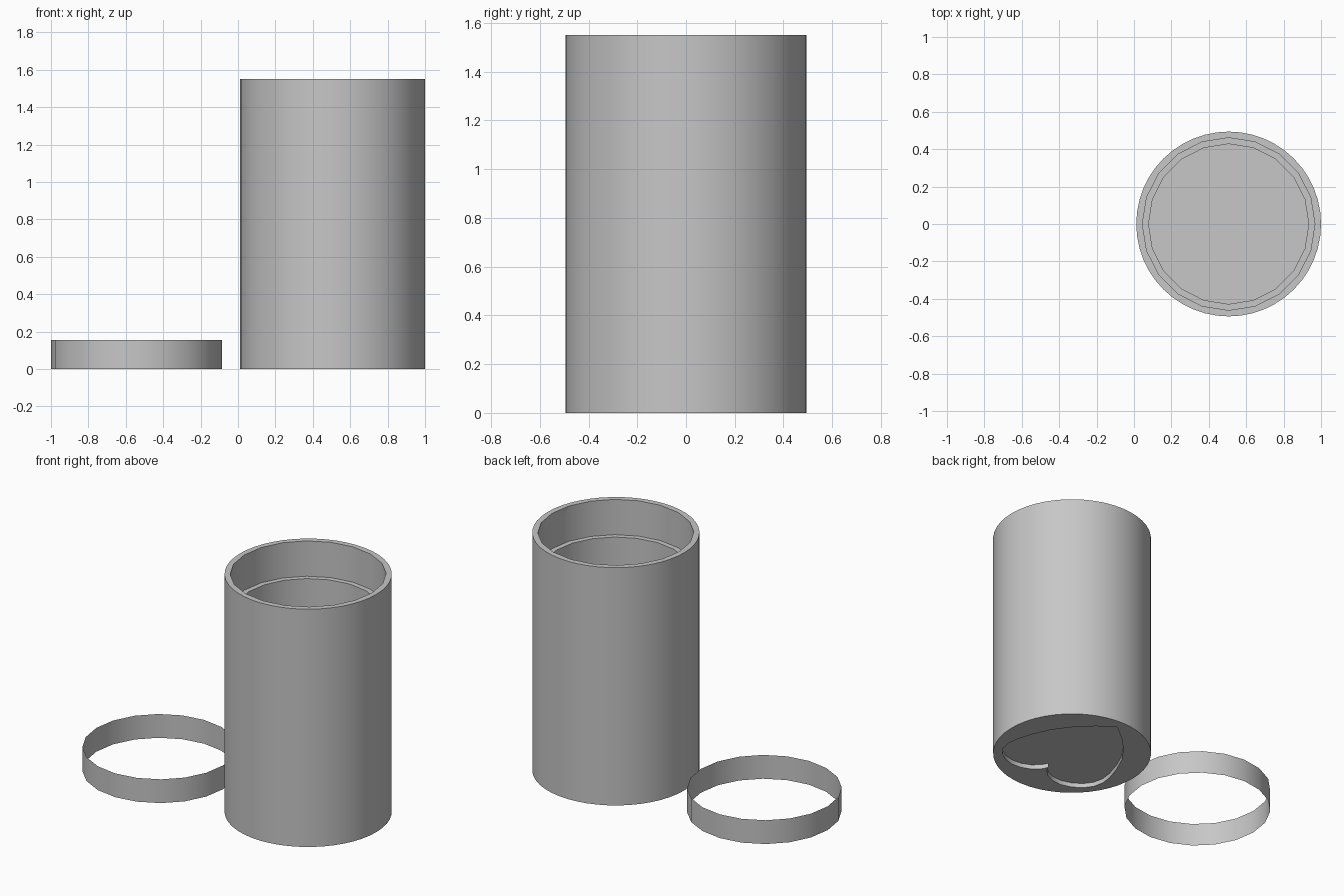
import bpy, bmesh, math

if "Cube" in bpy.data.objects:
    bpy.data.objects.remove(bpy.data.objects["Cube"], do_unlink=True)

CUP_X, CUP_R, CUP_H = 0.506, 0.494, 1.55

grey = bpy.data.materials.new("plain grey")
grey.use_nodes = True
grey.diffuse_color = (0.57, 0.57, 0.57, 1)
grey.node_tree.nodes["Principled BSDF"].inputs["Base Color"].default_value = (0.57, 0.57, 0.57, 1)


def circle(radius, sides):
    return [(radius * math.cos(math.tau * i / sides), radius * math.sin(math.tau * i / sides))
            for i in range(sides)]


def prism(name, outline, z0, z1, x=0.0, y=0.0, capped=True):
    """Extrude a closed outline straight up from z0 to z1."""
    bm = bmesh.new()
    low = [bm.verts.new((px, py, z0)) for px, py in outline]
    high = [bm.verts.new((px, py, z1)) for px, py in outline]
    n = len(outline)
    for i in range(n):
        j = (i + 1) % n
        bm.faces.new((low[i], low[j], high[j], high[i]))
    if capped:
        bm.faces.new(low[::-1])
        bm.faces.new(high)
        bmesh.ops.recalc_face_normals(bm, faces=bm.faces)
    mesh = bpy.data.meshes.new(name)
    bm.to_mesh(mesh)
    bm.free()
    mesh.materials.append(grey)
    obj = bpy.data.objects.new(name, mesh)
    obj.location = (x, y, 0)
    bpy.context.collection.objects.link(obj)
    return obj


def activate(obj):
    bpy.ops.object.select_all(action='DESELECT')
    obj.select_set(True)
    bpy.context.view_layer.objects.active = obj


def carve(target, cutter):
    """Subtract the cutter from the target and discard it."""
    cutter.hide_render = True
    mod = target.modifiers.new("carve", 'BOOLEAN')
    mod.operation = 'DIFFERENCE'
    mod.solver = 'EXACT'
    mod.object = cutter
    activate(target)
    bpy.ops.object.modifier_apply(modifier=mod.name)
    bpy.data.objects.remove(cutter, do_unlink=True)


# Cup body with a rounder outside and a coarser, stepped inside
cup = prism("cup_body", circle(CUP_R, 48), 0, CUP_H, CUP_X)
carve(cup, prism("cavity_cutter", circle(0.428, 20), 0.07, CUP_H - 0.1, CUP_X))
carve(cup, prism("ledge_cutter", circle(0.461, 20), 1.32, CUP_H + 0.1, CUP_X))

# Shallow heart recess under the base: half outline from notch to tip, mirrored
half = [(0, -0.23), (0.02, -0.27), (0.07, -0.315), (0.13, -0.34), (0.2, -0.345),
        (0.27, -0.325), (0.33, -0.285), (0.37, -0.23), (0.385, -0.16), (0.375, -0.08),
        (0.34, 0.03), (0.29, 0.14), (0.21, 0.25), (0.11, 0.35), (0, 0.437)]
heart = half + [(-x, y) for x, y in half[-2:0:-1]]
carve(cup, prism("heart_cutter", heart, -0.1, 0.03, CUP_X))

# Loose open ring beside the cup, a single sheet
ring = prism("loose_ring", circle(0.457, 20), 0, 0.155, -0.543, -0.031, capped=False)

for obj in (cup, ring):
    activate(obj)
    bpy.ops.object.shade_smooth_by_angle(angle=math.radians(30))
